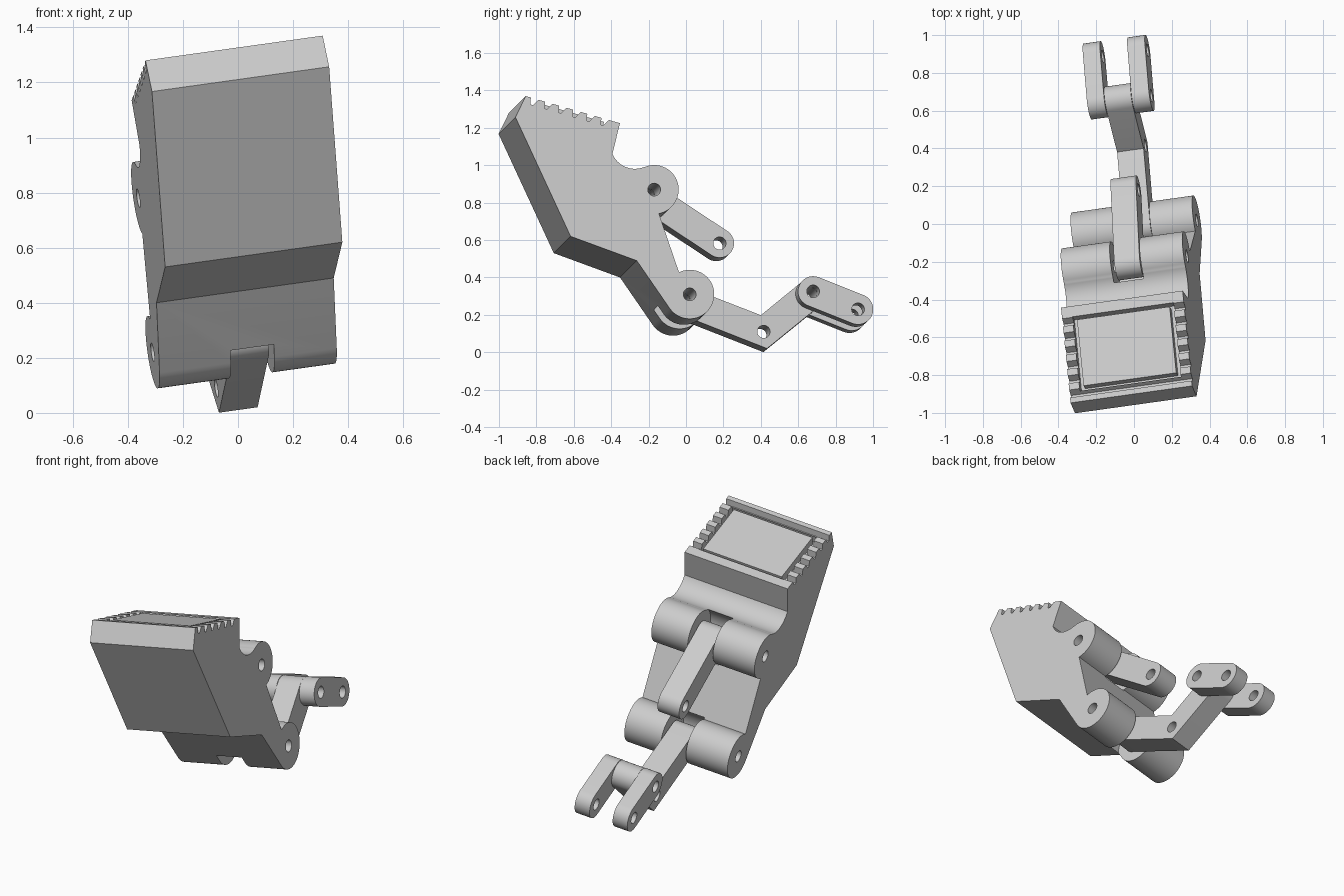
import bpy, bmesh
from math import radians, cos, sin, atan2, pi
from mathutils import Matrix, Vector

if "Cube" in bpy.data.objects:
    bpy.data.objects.remove(bpy.data.objects["Cube"])

K = 0.137            # tilt of the hinge axis toward +y and +z
HALF = 0.328         # half width of the main block
# maps (position along hinge axis, y, z) to the tilted world pose
POSE = Matrix(((0.981, -0.14, -0.14, 0.045), (K, 1, 0, 0), (K, 0, 1, 0), (0, 0, 0, 1)))


def arc(c, r, a0, a1, n=24):
    return [(c[0] + r * cos(radians(a0 + (a1 - a0) * i / n)),
             c[1] + r * sin(radians(a0 + (a1 - a0) * i / n))) for i in range(n + 1)]


def circle(c, r):
    return arc(c, r, 0, 352.5, 47)


def capsule(p, q, r):
    a = atan2(q[1] - p[1], q[0] - p[0]) * 180 / pi
    return arc(q, r, a - 90, a + 90) + arc(p, r, a + 90, a + 270)


def prism(name, pts, s0, s1, ref=None):
    """Extrude a side profile from s0 to s1; the profile is as seen at depth ref."""
    ref = s1 if ref is None else ref
    bm = bmesh.new()
    base = bm.faces.new([bm.verts.new((s0, y - ref * K, z - ref * K)) for y, z in pts])
    ext = bmesh.ops.extrude_face_region(bm, geom=[base])
    bmesh.ops.translate(bm, vec=(s1 - s0, 0, 0),
                        verts=[v for v in ext['geom'] if isinstance(v, bmesh.types.BMVert)])
    bmesh.ops.transform(bm, matrix=POSE, verts=bm.verts)
    bmesh.ops.recalc_face_normals(bm, faces=bm.faces)
    me = bpy.data.meshes.new(name)
    bm.to_mesh(me)
    bm.free()
    ob = bpy.data.objects.new(name, me)
    bpy.context.collection.objects.link(ob)
    return ob


def cut(ob, pts, s0, s1, ref):
    cutter = prism("cutter", pts, s0, s1, ref)
    mod = ob.modifiers.new("cut", 'BOOLEAN')
    mod.operation, mod.solver, mod.object = 'DIFFERENCE', 'EXACT', cutter
    deps = bpy.context.evaluated_depsgraph_get()
    me = bpy.data.meshes.new_from_object(ob.evaluated_get(deps))
    ob.modifiers.clear()
    ob.data = me
    bpy.data.objects.remove(cutter)


def drill(ob, centres, ref, r=0.034):
    for c in centres:
        cut(ob, circle(c, r), -0.5, 0.5, ref)


# main block with two hinge knuckles
LOW, UP = (0.02, 0.31), (-0.17, 0.87)
R = 0.131
outline = [(-0.857, 1.37), (-0.912, 1.257), (-0.617, 0.62), (-0.263, 0.49)]
outline += arc(LOW, R, 215, 476, 40)
outline += arc(UP, R, -79, 113, 32)
outline += arc((-0.273, 1.112), R, 292, 203)
outline += [(-0.353, 1.225)]
block = prism("main_block", outline, -HALF, HALF)

# clearance slots for the two arms, then pin holes
ARM0, ARM1 = -0.052, 0.085
for c in (LOW, UP):
    cut(block, circle(c, 0.142), ARM0 - 0.012, ARM1 + 0.012, HALF)
drill(block, (LOW, UP), HALF)

# sloping top: pit around the raised panel, plus notched side rims
along = (Vector((-0.857, 1.37)) - Vector((-0.353, 1.225))).normalized()
down = Vector((along.y, -along.x)) * 1.0
if down.y > 0:
    down = -down


def top(t, d):
    return tuple(Vector((-0.353, 1.225)) + along * t + down * d)


def slab(t0, t1, d0, d1):
    return [top(t0, d0), top(t1, d0), top(t1, d1), top(t0, d1)]


cut(block, slab(0.058, 0.462, -0.05, 0.06), -0.272, 0.272, HALF)
for i in range(6):
    t = 0.482 - 0.0785 * i
    notch = [top(t + 0.016, -0.01), top(t + 0.006, 0.036), top(t - 0.008, 0.036), top(t - 0.034, -0.01)]
    spans = [(-0.4, 0.4)] if i == 0 else [(-0.4, -0.262), (0.262, 0.4)]
    for s0, s1 in spans:
        cut(block, notch, s0, s1, HALF)
panel = prism("top_panel", slab(0.076, 0.44, 0.004, 0.062), -0.25, 0.25, HALF)

# short upper arm
d = (HALF - ARM1) * K
up_pin, up_end = (UP[0] - d, UP[1] - d), (0.18, 0.583)
upper = prism("upper_arm", capsule(up_pin, up_end, 0.077), ARM0, ARM1)
drill(upper, (up_pin, up_end), ARM1)

# bent lower arm
low_pin, elbow, hub = (LOW[0] - d, LOW[1] - d), (0.415, 0.11), (0.666, 0.312)
a = atan2(elbow[1] - low_pin[1], elbow[0] - low_pin[0]) * 180 / pi
b = atan2(hub[1] - elbow[1], hub[0] - elbow[0]) * 180 / pi
bent = arc(low_pin, 0.076, a + 90, a + 270) + [(0.433, 0.02)]
bent += arc(hub, 0.08, b - 90, b + 90) + [(0.40, 0.198)]
lower = prism("lower_arm", bent, ARM0 - 0.003, ARM1 + 0.003, ARM1)
drill(lower, (low_pin, elbow, hub), ARM1)

# fork of two parallel links at the arm tip
pins = ((0.68, 0.326), (0.92, 0.23))
links = []
for side, s0, s1 in (("left", -0.15, -0.057), ("right", 0.09, 0.185)):
    link = prism("fork_link_" + side, capsule(*pins, 0.081), s0, s1, 0.185)
    drill(link, pins, 0.185)
    links.append(link)

# smooth curved walls, crisp edges
bpy.ops.object.select_all(action='DESELECT')
for ob in [block, panel, upper, lower] + links:
    ob.select_set(True)
bpy.context.view_layer.objects.active = block
bpy.ops.object.shade_smooth_by_angle(angle=radians(25))
